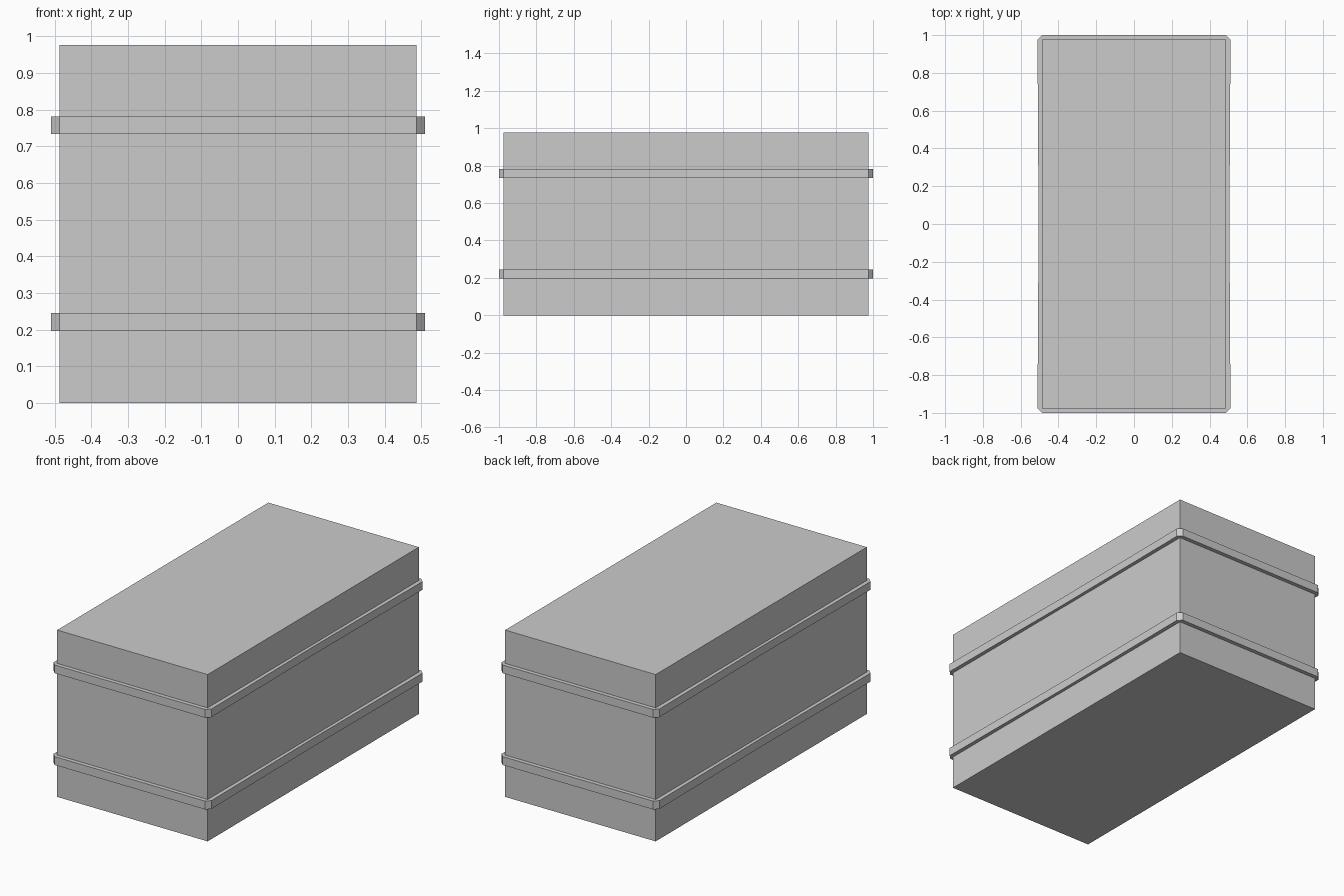
import bpy, bmesh

if "Cube" in bpy.data.objects:
    bpy.data.objects.remove(bpy.data.objects["Cube"])

HX, HY, H = 0.487, 0.976, 0.976   # crate half width, half depth, height
T = 0.024                         # strap thickness


def finish(name, bm):
    bmesh.ops.remove_doubles(bm, verts=bm.verts, dist=0.0005)
    bmesh.ops.recalc_face_normals(bm, faces=bm.faces)
    mesh = bpy.data.meshes.new(name)
    bm.to_mesh(mesh)
    bm.free()
    obj = bpy.data.objects.new(name, mesh)
    bpy.context.collection.objects.link(obj)


def strap(name, z0, z1):
    # Outline with chamfered corners, long sides pulled in very slightly at the middle
    quarter = [(HX + T - 0.006, 0), (HX + T, HY), (HX, HY + T)]
    outer = quarter + [(-x, y) for x, y in reversed(quarter)]
    outer += [(-x, -y) for x, y in quarter[1:]] + [(x, -y) for x, y in reversed(quarter[1:])]
    # Inner edge lies on the crate walls
    inner = [(max(-HX, min(HX, x)), max(-HY, min(HY, y))) for x, y in outer]
    bm = bmesh.new()
    rings = [[bm.verts.new((x, y, z)) for x, y in loop]
             for loop, z in ((inner, z0), (outer, z0), (outer, z1), (inner, z1))]
    n = len(outer)
    for a, b in zip(rings, rings[1:]):
        for i in range(n):
            j = (i + 1) % n
            bm.faces.new((a[i], a[j], b[j], b[i]))
    finish(name, bm)


# Crate body
bm = bmesh.new()
bmesh.ops.create_cube(bm, size=1)
for v in bm.verts:
    v.co = (v.co.x * 2 * HX, v.co.y * 2 * HY, (v.co.z + 0.5) * H)
finish("crate_body", bm)

# Straps around the crate
strap("lower_strap", 0.196, 0.245)
strap("upper_strap", 0.733, 0.781)
